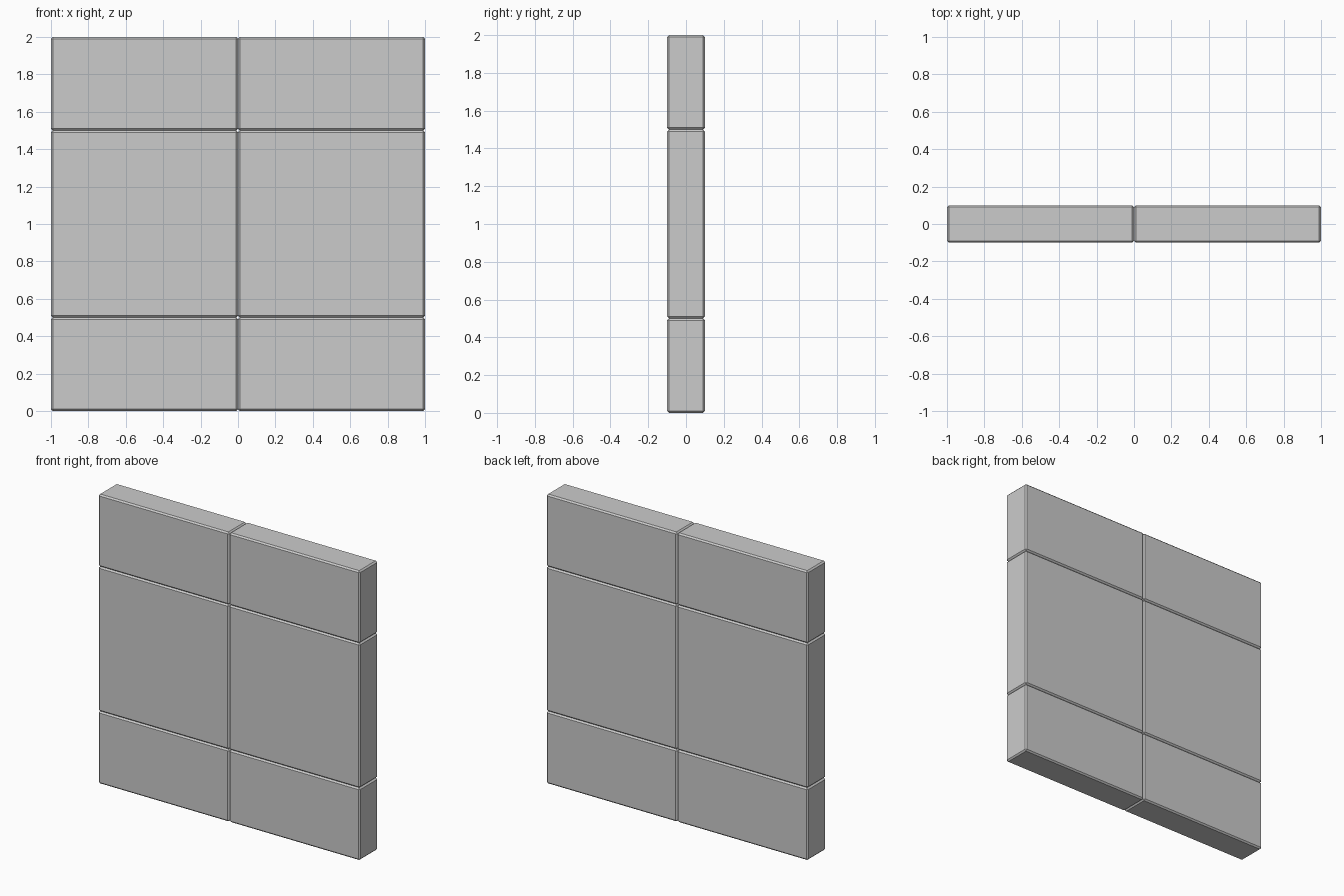
import bpy

if "Cube" in bpy.data.objects:
    bpy.data.objects.remove(bpy.data.objects["Cube"])

DEPTH = 0.2
CHAMFER = 0.01


def block(name, x0, x1, z0, z1):
    """Wall block with chamfered edges."""
    bpy.ops.mesh.primitive_cube_add(size=1, location=((x0 + x1) / 2, 0, (z0 + z1) / 2))
    ob = bpy.context.object
    ob.name = name
    ob.scale = (x1 - x0, DEPTH, z1 - z0)
    bpy.ops.object.transform_apply(location=False, rotation=False, scale=True)
    bevel = ob.modifiers.new("chamfer", 'BEVEL')
    bevel.width = CHAMFER
    bevel.segments = 1
    bevel.limit_method = 'NONE'
    return ob


# Three courses of two blocks: half height, full height, half height
courses = [("bottom", 0.0, 0.5), ("middle", 0.5, 1.5), ("top", 1.5, 2.0)]
for course, z0, z1 in courses:
    for side, x0, x1 in (("left", -1.0, 0.0), ("right", 0.0, 1.0)):
        block(f"{course}_{side}_block", x0, x1, z0, z1)
